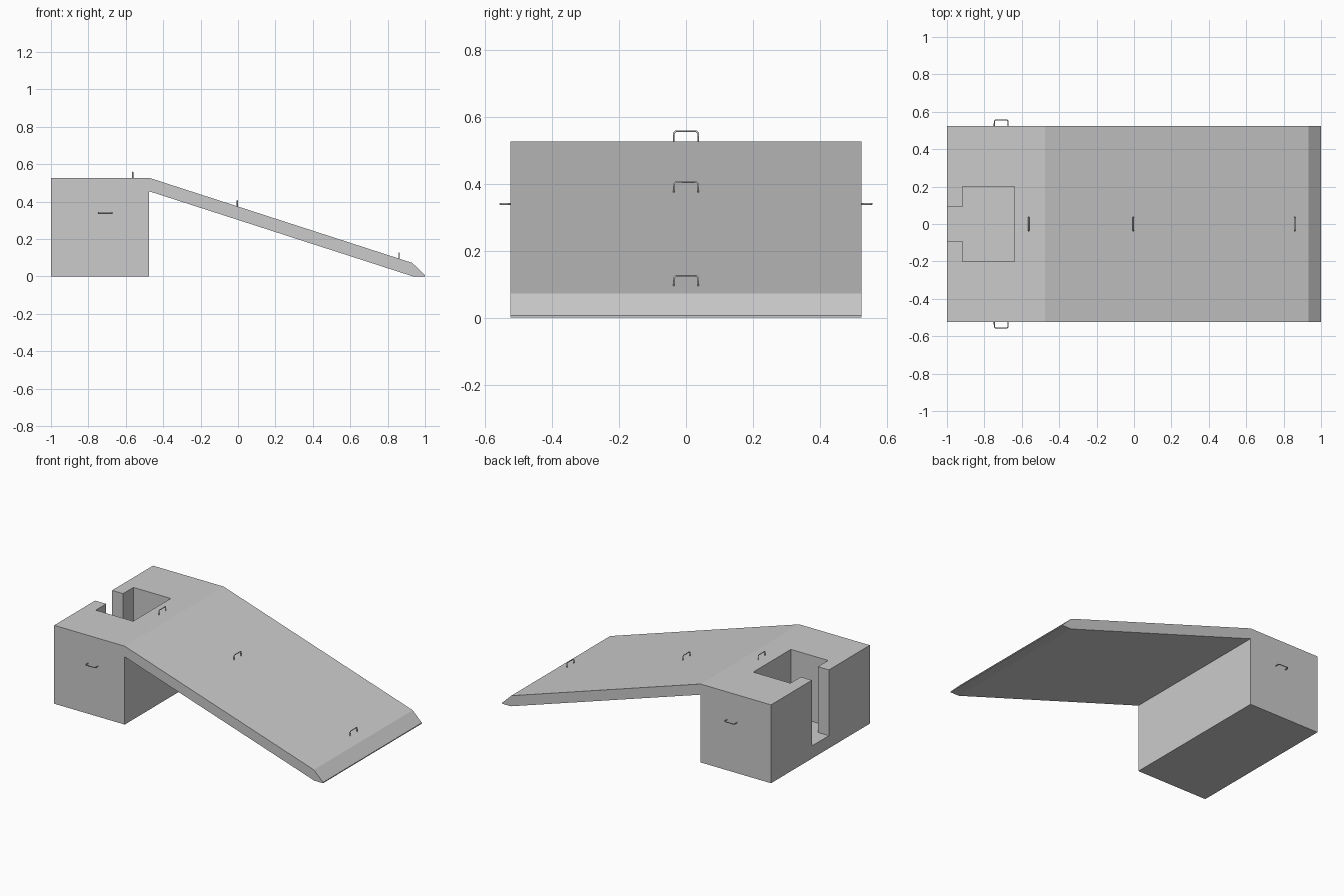
import bpy, bmesh
from mathutils import Vector

if "Cube" in bpy.data.objects:
    bpy.data.objects.remove(bpy.data.objects["Cube"])

grey = bpy.data.materials.new("light grey")
grey.diffuse_color = (0.6, 0.6, 0.6, 1)
grey.use_nodes = True
grey.node_tree.nodes["Principled BSDF"].inputs["Base Color"].default_value = grey.diffuse_color


def prism(name, points, extrude):
    """Extrude a closed outline along a vector."""
    bm = bmesh.new()
    face = bm.faces.new([bm.verts.new(p) for p in points])
    res = bmesh.ops.extrude_face_region(bm, geom=[face])
    verts = [v for v in res["geom"] if isinstance(v, bmesh.types.BMVert)]
    bmesh.ops.translate(bm, verts=verts, vec=extrude)
    bmesh.ops.recalc_face_normals(bm, faces=bm.faces)
    mesh = bpy.data.meshes.new(name)
    bm.to_mesh(mesh)
    bm.free()
    mesh.materials.append(grey)
    obj = bpy.data.objects.new(name, mesh)
    bpy.context.collection.objects.link(obj)
    return obj


def handle(name, base, along, out, height=0.033):
    """Staple-shaped wire handle standing on a surface."""
    base, along, out = Vector(base), Vector(along), Vector(out)
    half, r = 0.037, 0.006
    h = height - 0.003
    outline = [(-half, -0.012), (-half, h - r), (-half + r, h),
               (half - r, h), (half, h - r), (half, -0.012)]
    curve = bpy.data.curves.new(name, 'CURVE')
    curve.dimensions = '3D'
    curve.bevel_depth = 0.003
    curve.bevel_resolution = 1
    curve.use_fill_caps = True
    spline = curve.splines.new('POLY')
    spline.points.add(len(outline) - 1)
    for p, (a, o) in zip(spline.points, outline):
        p.co = (*(base + along * a + out * o), 1)
    curve.materials.append(grey)
    obj = bpy.data.objects.new(name, curve)
    bpy.context.collection.objects.link(obj)
    bpy.ops.object.select_all(action='DESELECT')
    obj.select_set(True)
    bpy.context.view_layer.objects.active = obj
    bpy.ops.object.convert(target='MESH')


# Block and sloping ramp as one side profile
profile = [(-1, 0), (-0.475, 0), (-0.475, 0.455), (0.935, 0), (1, 0),
           (1, 0.006), (0.932, 0.072), (-0.475, 0.527), (-1, 0.527)]
body = prism("block_and_ramp", [(x, -0.525, z) for x, z in profile], (0, 1.05, 0))

# T-shaped pocket with a slot through the end wall
pocket = [(-1.1, -0.09), (-0.918, -0.09), (-0.918, -0.2), (-0.64, -0.2),
          (-0.64, 0.2), (-0.918, 0.2), (-0.918, 0.09), (-1.1, 0.09)]
cutter = prism("pocket_cutter", [(x, y, 0.085) for x, y in pocket], (0, 0, 0.6))
cutter.hide_render = True
mod = body.modifiers.new("pocket", 'BOOLEAN')
mod.operation = 'DIFFERENCE'
mod.solver = 'EXACT'
mod.object = cutter
bpy.context.view_layer.objects.active = body
bpy.ops.object.modifier_apply(modifier=mod.name)
bpy.data.objects.remove(cutter)

# Lifting handles on the top and slope
for name, x, z in (("top_handle", -0.563, 0.527),
                   ("middle_ramp_handle", -0.004, 0.375),
                   ("lower_ramp_handle", 0.86, 0.095)):
    handle(name, (x, 0, z), (0, 1, 0), (0, 0, 1))

# Lifting handles on both sides of the block
for name, s in (("front_handle", -1), ("back_handle", 1)):
    handle(name, (-0.71, s * 0.525, 0.34), (1, 0, 0), (0, s, 0))
